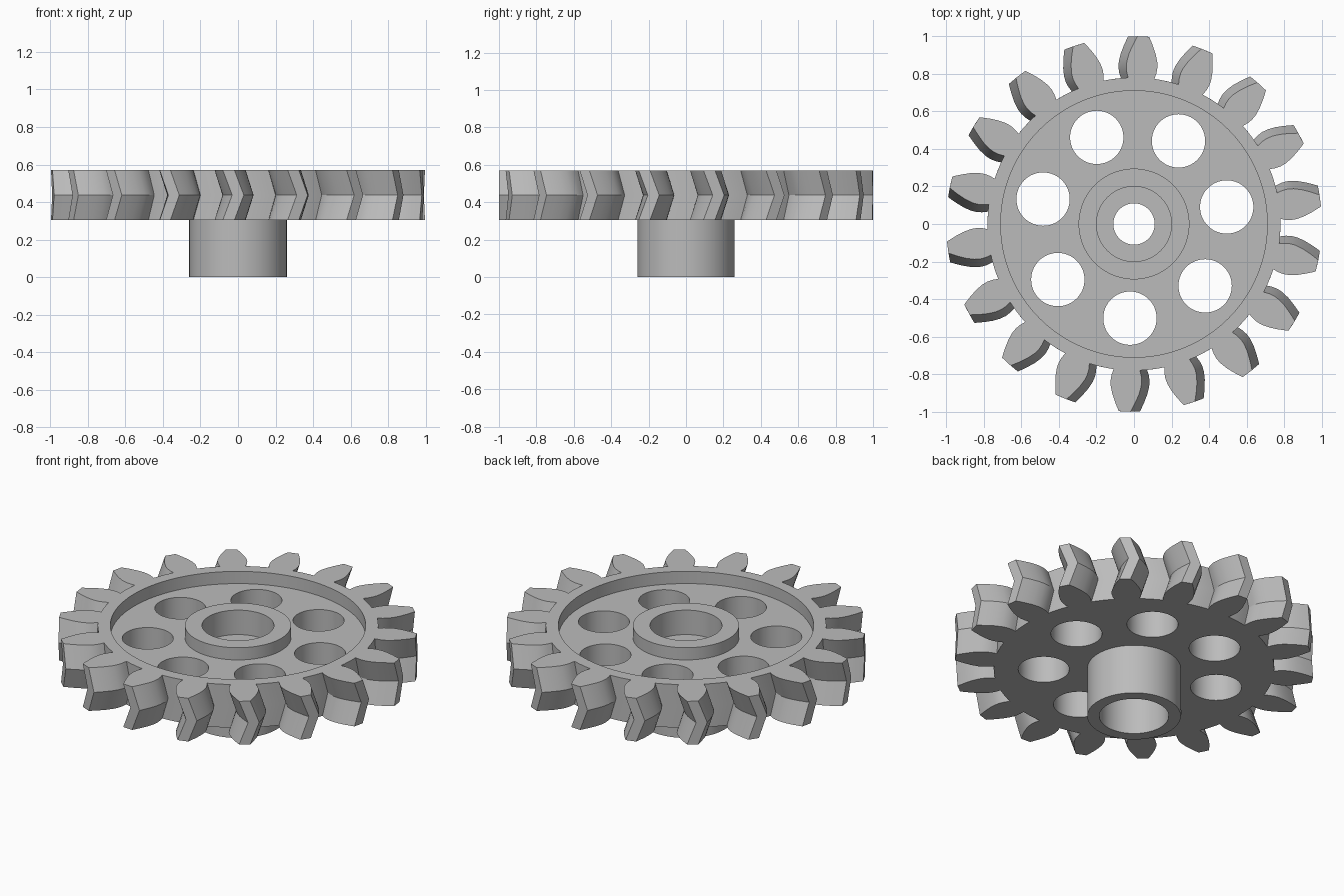
import bpy, bmesh
from math import cos, sin, pi, radians

if "Cube" in bpy.data.objects:
    bpy.data.objects.remove(bpy.data.objects["Cube"])

TEETH, ROOT = 18, 0.78
BOTTOM, TOP = 0.305, 0.57
WEB_TOP, TWIST = 0.495, 0.05

grey = bpy.data.materials.new("plain grey")
grey.use_nodes = True
grey.diffuse_color = (0.5, 0.5, 0.5, 1)
grey.node_tree.nodes["Principled BSDF"].inputs["Base Color"].default_value = (0.5, 0.5, 0.5, 1)


def make_object(name, bm):
    bmesh.ops.recalc_face_normals(bm, faces=bm.faces)
    mesh = bpy.data.meshes.new(name)
    bm.to_mesh(mesh)
    bm.free()
    mesh.materials.append(grey)
    obj = bpy.data.objects.new(name, mesh)
    bpy.context.collection.objects.link(obj)
    return obj


def bridge(bm, a, b):
    for i in range(len(a)):
        j = (i + 1) % len(a)
        bm.faces.new((a[i], a[j], b[j], b[i]))


def lathe(name, profile, steps=96):
    """Revolve a closed (radius, z) profile that stays off the axis."""
    bm = bmesh.new()
    rings = [[bm.verts.new((r * cos(2 * pi * k / steps), r * sin(2 * pi * k / steps), z))
              for r, z in profile] for k in range(steps)]
    for k in range(steps):
        bridge(bm, rings[k], rings[(k + 1) % steps])
    return make_object(name, bm)


def cylinder(name, radius, z0, z1, x=0, y=0, steps=64):
    bm = bmesh.new()
    layers = [[bm.verts.new((x + radius * cos(2 * pi * k / steps),
                             y + radius * sin(2 * pi * k / steps), z))
               for k in range(steps)] for z in (z0, z1)]
    bridge(bm, *layers)
    bm.faces.new(layers[0])
    bm.faces.new(layers[1])
    return make_object(name, bm)


def combine(target, tool, operation):
    tool.hide_render = True
    mod = target.modifiers.new(operation, 'BOOLEAN')
    mod.operation, mod.object, mod.solver = operation, tool, 'EXACT'
    bpy.context.view_layer.objects.active = target
    bpy.ops.object.modifier_apply(modifier=mod.name)
    bpy.data.objects.remove(tool)


# Tooth outline: radius and half width from root to tip
flank = [(ROOT, 0.07), (0.81, 0.079), (0.84, 0.083), (0.87, 0.081),
         (0.91, 0.071), (0.95, 0.055), (0.98, 0.041), (1.0, 0.031)]
pitch = 2 * pi / TEETH
outline = []
for t in range(TEETH):
    mid = pi / 2 + t * pitch
    outline += [(r, mid - w / r) for r, w in flank]
    outline += [(r, mid + w / r) for r, w in reversed(flank)]
    edge = flank[0][1] / ROOT
    gap = pitch - 2 * edge
    outline += [(ROOT, mid + edge + gap * k / 5) for k in range(1, 5)]

# Gear wheel with chevron teeth: middle layer is turned against the two ends
bm = bmesh.new()
layers = [[bm.verts.new((r * cos(a + turn), r * sin(a + turn), z)) for r, a in outline]
          for z, turn in ((BOTTOM, -TWIST), ((BOTTOM + TOP) / 2, 0), (TOP, -TWIST))]
bridge(bm, layers[0], layers[1])
bridge(bm, layers[1], layers[2])
bm.faces.new(layers[0])
bm.faces.new(layers[2])
gear = make_object("herringbone_gear", bm)

# Lower hub
combine(gear, cylinder("lower_hub", 0.26, 0, BOTTOM + 0.05, steps=96), 'UNION')

# Ring recess between the rim and the raised collar
combine(gear, lathe("recess_cutter", [(0.295, WEB_TOP), (0.71, WEB_TOP),
                                      (0.71, TOP + 0.1), (0.295, TOP + 0.1)]), 'DIFFERENCE')

# Upper and lower counterbores and the shaft hole
for radius, z0, z1 in ((0.2, 0.42, 0.7), (0.193, -0.1, 0.35), (0.11, -0.1, 0.7)):
    combine(gear, cylinder("bore_cutter", radius, z0, z1), 'DIFFERENCE')

# Seven lightening holes
for k in range(7):
    a = radians(10.4) + k * 2 * pi / 7
    combine(gear, cylinder("hole_cutter", 0.142, 0.2, 0.7,
                           0.502 * cos(a), 0.502 * sin(a)), 'DIFFERENCE')

# Smooth round walls, sharp rims
bpy.ops.object.select_all(action='DESELECT')
gear.select_set(True)
bpy.context.view_layer.objects.active = gear
bpy.ops.object.shade_smooth_by_angle(angle=radians(20))
